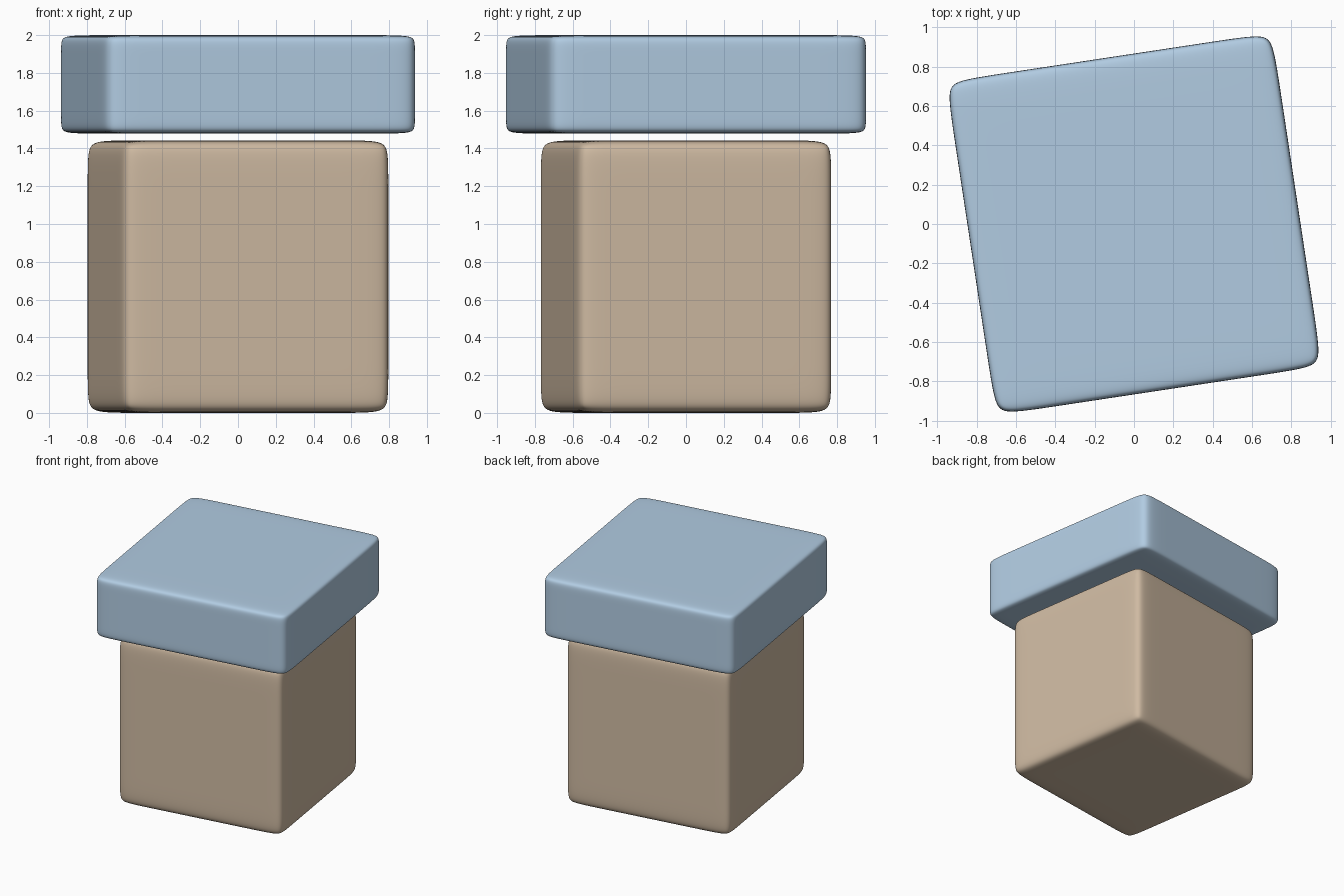
import bpy, bmesh, math

if "Cube" in bpy.data.objects:
    bpy.data.objects.remove(bpy.data.objects["Cube"])

TURN = math.radians(8.6)   # both blocks share the same twist
SUPPORT = 0.8              # support loop position that tightens the soft edges


def soft_block(name, half_x, half_y, z0, z1, colour):
    """Cube with support loops, smoothed by subdivision."""
    bm = bmesh.new()
    bmesh.ops.create_cube(bm, size=2)
    bmesh.ops.subdivide_edges(bm, edges=bm.edges[:], cuts=2, use_grid_fill=True)
    half = (half_x, half_y, (z1 - z0) / 2)
    for v in bm.verts:
        for i in range(3):
            if abs(v.co[i]) < 0.9:
                v.co[i] = math.copysign(SUPPORT, v.co[i])
            v.co[i] *= half[i]
    for f in bm.faces:
        f.smooth = True
    mesh = bpy.data.meshes.new(name)
    bm.to_mesh(mesh)
    bm.free()

    ob = bpy.data.objects.new(name, mesh)
    bpy.context.collection.objects.link(ob)
    ob.location.z = (z0 + z1) / 2
    ob.rotation_euler.z = TURN
    sub = ob.modifiers.new("Smooth", 'SUBSURF')
    sub.levels = sub.render_levels = 4

    mat = bpy.data.materials.new(name + "_colour")
    mat.diffuse_color = colour
    mat.use_nodes = True
    mat.node_tree.nodes["Principled BSDF"].inputs["Base Color"].default_value = mat.diffuse_color
    mesh.materials.append(mat)
    return ob


# Tall box below, wider flat lid floating just above it
soft_block("body", 0.717, 0.685, 0.0, 1.443, (0.62, 0.49, 0.36, 1))
soft_block("lid", 0.837, 0.856, 1.478, 2.0, (0.44, 0.60, 0.76, 1))
